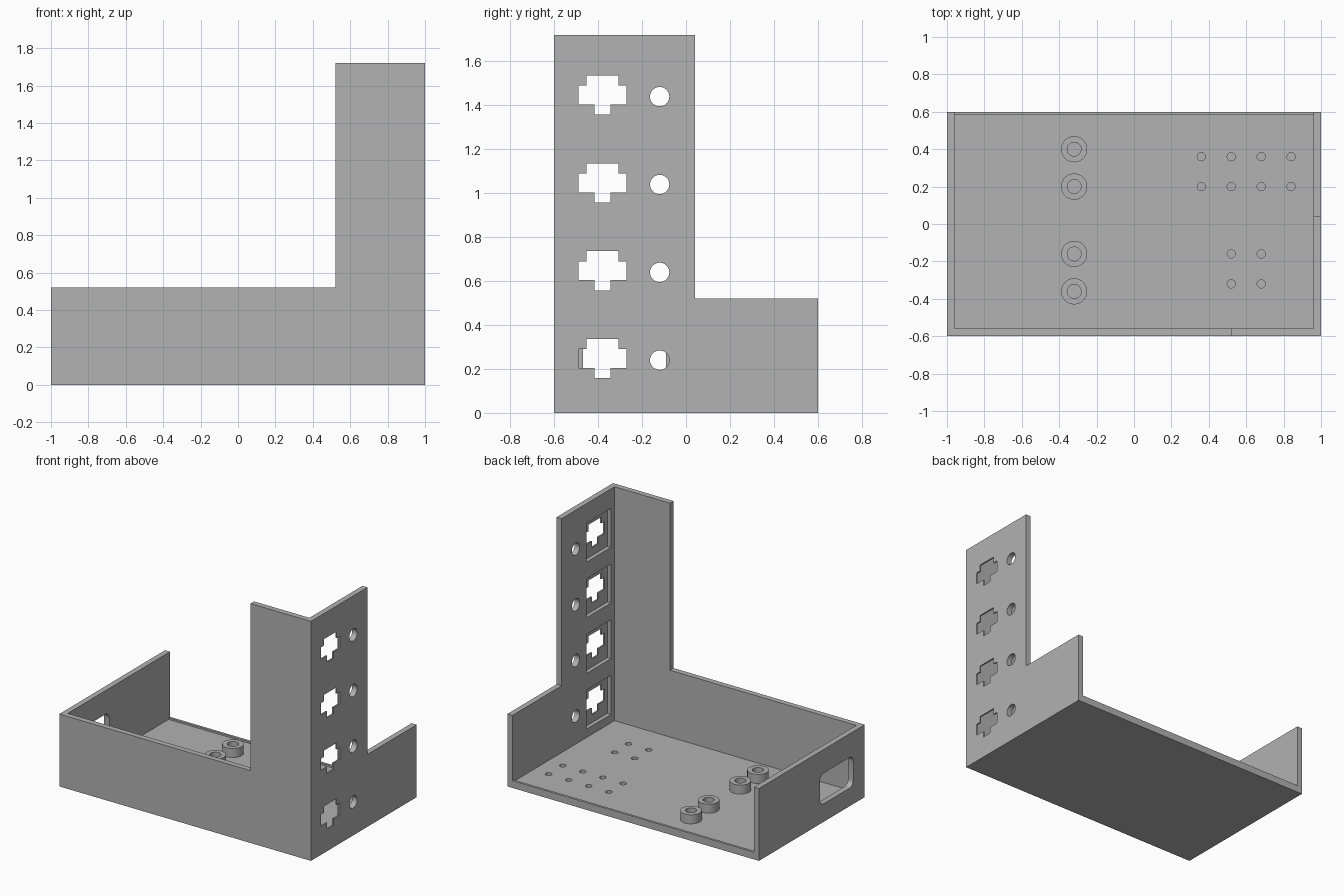
import bpy, bmesh, math
from mathutils import Matrix

if "Cube" in bpy.data.objects:
    bpy.data.objects.remove(bpy.data.objects["Cube"])

grey = bpy.data.materials.new("plain_grey")
grey.diffuse_color = (0.445, 0.445, 0.445, 1)
grey.use_nodes = True
grey.node_tree.nodes["Principled BSDF"].inputs["Base Color"].default_value = grey.diffuse_color


def add_object(name, bm):
    bmesh.ops.recalc_face_normals(bm, faces=bm.faces)
    me = bpy.data.meshes.new(name)
    bm.to_mesh(me)
    bm.free()
    me.materials.append(grey)
    ob = bpy.data.objects.new(name, me)
    bpy.context.collection.objects.link(ob)
    return ob


def box(name, x0, x1, y0, y1, z0, z1):
    bm = bmesh.new()
    size = Matrix.Diagonal((x1 - x0, y1 - y0, z1 - z0, 1))
    mid = Matrix.Translation(((x0 + x1) / 2, (y0 + y1) / 2, (z0 + z1) / 2))
    bmesh.ops.create_cube(bm, size=1, matrix=mid @ size)
    return add_object(name, bm)


def prism(name, points, lo, hi, axis):
    """Extrude a (y, z) outline along x, or an (x, y) outline along z."""
    bm = bmesh.new()
    place = (lambda p, d: (d, *p)) if axis == "x" else (lambda p, d: (*p, d))
    face = bm.faces.new([bm.verts.new(place(p, lo)) for p in points])
    ext = bmesh.ops.extrude_face_region(bm, geom=[face])
    verts = [g for g in ext["geom"] if isinstance(g, bmesh.types.BMVert)]
    bmesh.ops.translate(bm, verts=verts, vec=place((0, 0), hi - lo))
    return add_object(name, bm)


def circle(a, b, r, n=32):
    return [(a + r * math.cos(2 * math.pi * i / n),
             b + r * math.sin(2 * math.pi * i / n)) for i in range(n)]


def rounded_rect(a0, a1, b0, b1, r, n=6):
    corners = [(a1 - r, b1 - r), (a0 + r, b1 - r), (a0 + r, b0 + r), (a1 - r, b0 + r)]
    return [(a + r * math.cos((k + i / n) * math.pi / 2),
             b + r * math.sin((k + i / n) * math.pi / 2))
            for k, (a, b) in enumerate(corners) for i in range(n + 1)]


def cut(target, cutter):
    cutter.hide_render = True
    mod = target.modifiers.new("cut", "BOOLEAN")
    mod.operation, mod.solver, mod.object = "DIFFERENCE", "EXACT", cutter
    bpy.context.view_layer.objects.active = target
    bpy.ops.object.modifier_apply(modifier=mod.name)
    bpy.data.objects.remove(cutter)


def smooth(ob):
    bpy.ops.object.select_all(action="DESELECT")
    ob.select_set(True)
    bpy.context.view_layer.objects.active = ob
    bpy.ops.object.shade_smooth_by_angle(angle=math.radians(30))


# Housing: block hollowed out, open at the back above a low lip
housing = box("housing", -1, 1, -0.6, 0.6, 0, 1.72)
cut(housing, box("cavity", -0.96, 0.96, -0.56, 0.583, 0.04, 2))
cut(housing, box("back_opening", -0.96, 0.96, 0.5, 0.8, 0.052, 2))
# Lower the walls everywhere except the front right tower
cut(housing, box("left_drop", -1.2, 0.52, -0.8, 0.8, 0.52, 2))
cut(housing, box("back_drop", 0.4, 1.2, 0.04, 0.8, 0.52, 2))

# Tower: four stepped sockets with inner pockets, and a round hole by each
right_half = [(0.036, -0.082), (0.036, -0.036), (0.109, -0.036),
              (0.109, 0.05), (0.072, 0.05), (0.072, 0.096)]
outline = right_half + [(-y, z) for y, z in reversed(right_half)]
for k in range(4):
    z = 0.24 + 0.4 * k
    cut(housing, prism("socket", [(-0.38 + a, z + b) for a, b in outline], 0.9, 1.1, "x"))
    cut(housing, box("pocket", 0.9, 0.989, -0.52, -0.24, z - 0.14, z + 0.14))
    cut(housing, prism("round_hole", circle(-0.12, z, 0.044), 0.9, 1.1, "x"))

# Left wall: rounded window
cut(housing, prism("window", rounded_rect(-0.47, -0.09, 0.13, 0.35, 0.045), -1.1, -0.9, "x"))

# Floor: blind screw holes
spots = [(x, y) for x in (0.36, 0.52, 0.68, 0.84) for y in (0.36, 0.2)]
spots += [(x, y) for x in (0.52, 0.68) for y in (-0.16, -0.32)]
for x, y in spots:
    cut(housing, prism("screw_hole", circle(x, y, 0.022, 20), 0.015, 0.1, "z"))
smooth(housing)

# Standoffs: hollow posts on the floor
for i, y in enumerate((0.4, 0.2, -0.16, -0.36)):
    post = prism(f"standoff_{i + 1}", circle(-0.32, y, 0.07), 0.04, 0.105, "z")
    cut(post, prism("bore", circle(-0.32, y, 0.037), 0.0, 0.2, "z"))
    smooth(post)
